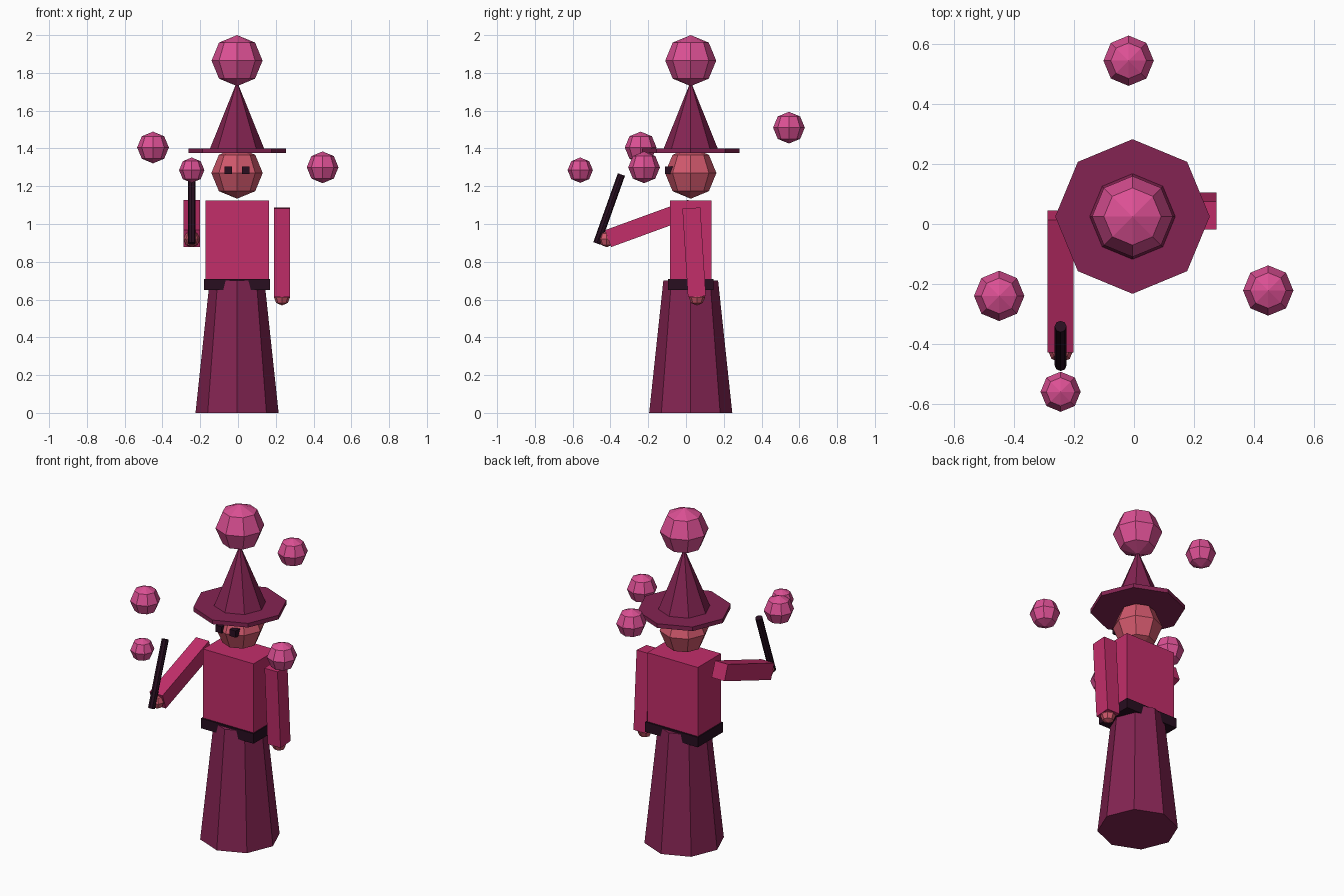
import bpy
from math import radians
from mathutils import Vector

if "Cube" in bpy.data.objects:
    bpy.data.objects.remove(bpy.data.objects["Cube"], do_unlink=True)


def material(name, rgb):
    """Flat material from an sRGB colour given in 0-255."""
    lin = [((c / 255 + 0.055) / 1.055) ** 2.4 for c in rgb]
    m = bpy.data.materials.new(name)
    m.use_nodes = True
    m.diffuse_color = (*lin, 1)
    m.node_tree.nodes["Principled BSDF"].inputs["Base Color"].default_value = (*lin, 1)
    return m


CLOTH = material("bright crimson", (194, 46, 106))
ROBE = material("dark plum", (132, 36, 82))
PINK = material("orb pink", (220, 80, 148))
SKIN = material("warm skin", (208, 88, 108))
DARK = material("near black", (40, 14, 32))

CX, CY = -0.005, 0.025  # body axis


def finish(name, mat):
    ob = bpy.context.object
    ob.name = name
    ob.data.materials.clear()
    ob.data.materials.append(mat)
    return ob


def box(name, mat, loc, size, tilt=0):
    bpy.ops.mesh.primitive_cube_add(size=1, location=loc, rotation=(radians(tilt), 0, 0))
    ob = finish(name, mat)
    ob.scale = size
    return ob


def ball(name, mat, loc, radius):
    bpy.ops.mesh.primitive_uv_sphere_add(segments=8, ring_count=4, radius=radius, location=loc)
    return finish(name, mat)


def taper(name, mat, z0, z1, r0, r1):
    """Eight-sided upright cone or disc on the body axis."""
    bpy.ops.mesh.primitive_cone_add(vertices=8, radius1=r0, radius2=r1, depth=z1 - z0,
                                    location=(CX, CY, (z0 + z1) / 2))
    return finish(name, mat)


# Body
taper("skirt", ROBE, 0, 0.70, 0.22, 0.145)
box("belt", DARK, (CX, CY, 0.68), (0.35, 0.24, 0.06))
box("torso", CLOTH, (CX, CY, 0.91), (0.336, 0.22, 0.43))

# Head and eyes
ball("head", SKIN, (CX, CY, 1.27), 0.136)
for side, sx in (("left", 1), ("right", -1)):
    box(side + "_eye", DARK, (CX + sx * 0.047, -0.09, 1.285), (0.04, 0.04, 0.04))

# Hat
taper("hat_brim", ROBE, 1.375, 1.40, 0.258, 0.258)
taper("hat_cone", ROBE, 1.40, 1.755, 0.143, 0)
ball("hat_orb", PINK, (CX, CY, 1.865), 0.135)

# Arms: the left hangs down, the right reaches forward
ARM = (0.086, 0.095, 0.47)
box("left_arm", CLOTH, (0.233, 0.043, 0.85), ARM, 3.6)
ball("left_hand", SKIN, (0.233, 0.058, 0.612), 0.043)
box("right_arm", CLOTH, (-0.245, -0.192, 1.003), ARM, -70)
ball("right_hand", SKIN, (-0.245, -0.42, 0.92), 0.043)

# Wand held in the right hand
low, high = Vector((-0.245, -0.472, 0.897)), Vector((-0.245, -0.342, 1.262))
bpy.ops.mesh.primitive_cylinder_add(vertices=8, radius=0.02, depth=(high - low).length,
                                    location=(low + high) / 2)
wand = finish("wand", DARK)
wand.rotation_euler = (high - low).to_track_quat("Z", "Y").to_euler()

# Floating orbs
ball("wand_orb", PINK, (-0.245, -0.56, 1.285), 0.067)
ball("right_orb", PINK, (-0.45, -0.24, 1.405), 0.084)
ball("left_orb", PINK, (0.448, -0.222, 1.30), 0.084)
ball("back_orb", PINK, (-0.018, 0.545, 1.51), 0.084)
